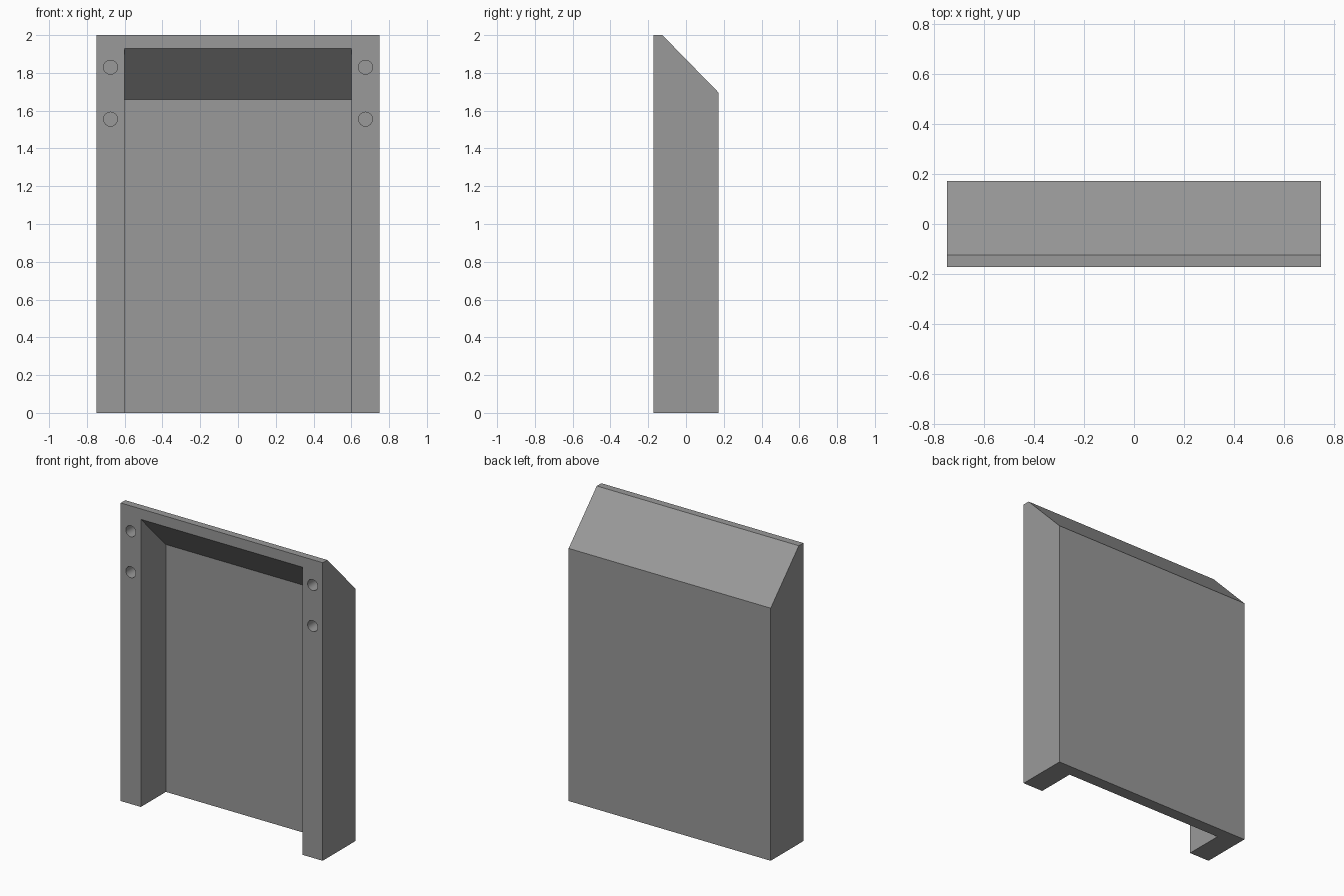
import bpy, bmesh, math

if "Cube" in bpy.data.objects:
    bpy.data.objects.remove(bpy.data.objects["Cube"])

grey = bpy.data.materials.new("plain grey")
grey.diffuse_color = (0.32, 0.32, 0.32, 1)
grey.use_nodes = True
grey.node_tree.nodes["Principled BSDF"].inputs["Base Color"].default_value = grey.diffuse_color


def extruded_profile(name, points, half_width):
    """Side profile in (y, z), extruded symmetrically along x."""
    bm = bmesh.new()
    face = bm.faces.new([bm.verts.new((-half_width, y, z)) for y, z in points])
    ext = bmesh.ops.extrude_face_region(bm, geom=[face])
    verts = [v for v in ext["geom"] if isinstance(v, bmesh.types.BMVert)]
    bmesh.ops.translate(bm, verts=verts, vec=(2 * half_width, 0, 0))
    bmesh.ops.recalc_face_normals(bm, faces=bm.faces)
    mesh = bpy.data.meshes.new(name)
    bm.to_mesh(mesh)
    bm.free()
    obj = bpy.data.objects.new(name, mesh)
    bpy.context.collection.objects.link(obj)
    mesh.materials.append(grey)
    return obj


def cut(target, cutter):
    mod = target.modifiers.new(cutter.name, "BOOLEAN")
    mod.operation = "DIFFERENCE"
    mod.solver = "EXACT"
    mod.object = cutter
    bpy.context.view_layer.objects.active = target
    bpy.ops.object.modifier_apply(modifier=mod.name)
    bpy.data.objects.remove(cutter)


FRONT, BACK = -0.173, 0.173

# Housing with a sloped rear top edge
housing = extruded_profile("housing", [
    (FRONT, 0), (BACK, 0), (BACK, 1.695), (-0.125, 2), (FRONT, 2)], 0.75)

# Recess open at the front and bottom, its ceiling parallel to the slope
cut(housing, extruded_profile("recess_cutter", [
    (FRONT - 0.1, -0.1), (0.092, -0.1), (0.092, 1.66),
    (FRONT, 1.93), (FRONT - 0.1, 2.032)], 0.6))

# Blind mounting holes, two in each side rail
DEPTH = 0.13
for x in (-0.675, 0.675):
    for z in (1.555, 1.83):
        bpy.ops.mesh.primitive_cylinder_add(
            vertices=32, radius=0.037, depth=2 * DEPTH,
            location=(x, FRONT, z), rotation=(math.pi / 2, 0, 0))
        hole = bpy.context.object
        hole.name = "hole_cutter"
        hole.data.materials.append(grey)
        cut(housing, hole)

# Smooth hole walls, crisp edges elsewhere
bpy.ops.object.select_all(action="DESELECT")
housing.select_set(True)
bpy.context.view_layer.objects.active = housing
bpy.ops.object.shade_smooth_by_angle(angle=math.radians(30))
